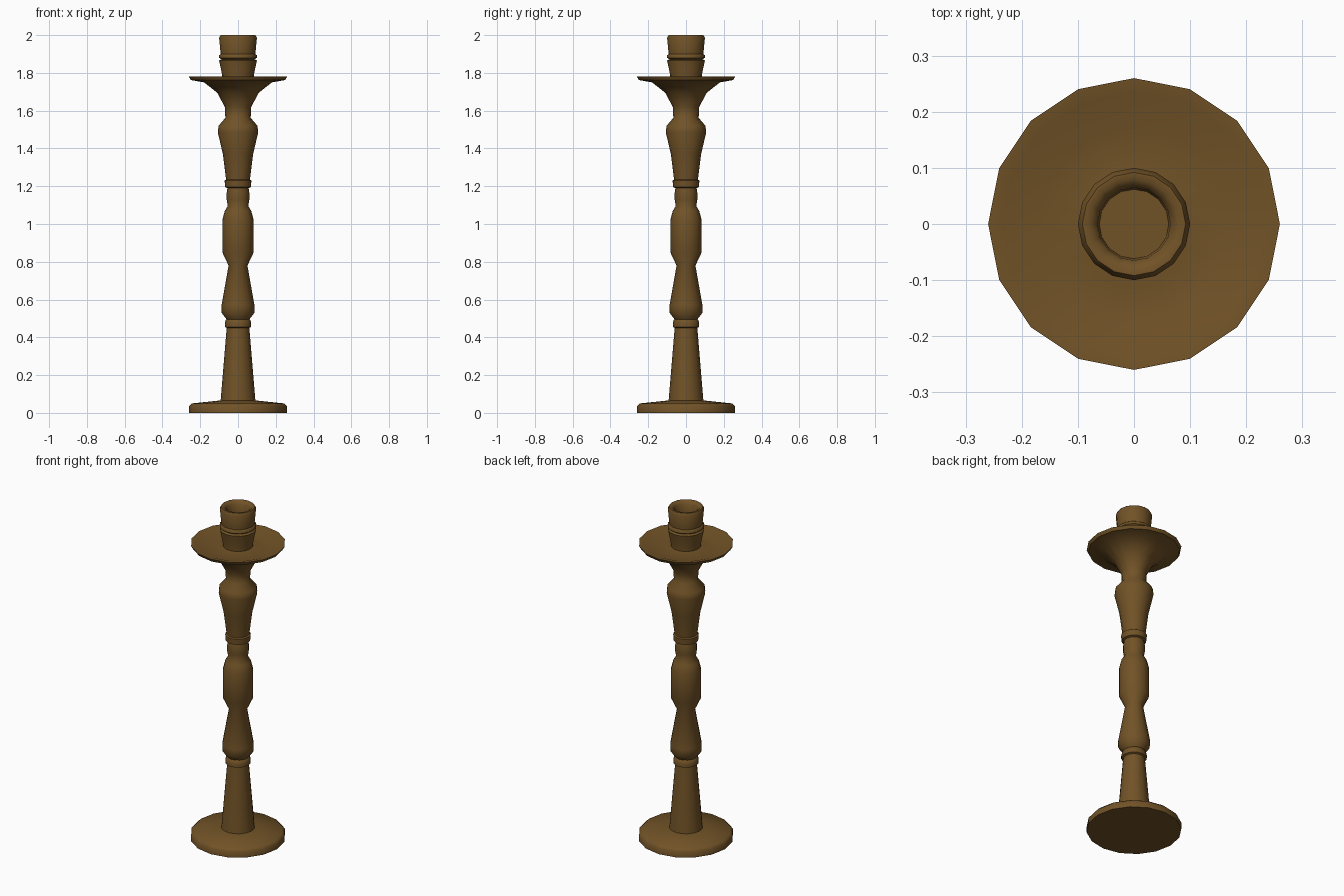
import bpy, bmesh, math

if "Cube" in bpy.data.objects:
    bpy.data.objects.remove(bpy.data.objects["Cube"])

SIDES = 16

wood = bpy.data.materials.new("brown_wood")
wood.diffuse_color = (0.165, 0.085, 0.02, 1)
wood.use_nodes = True
wood.node_tree.nodes["Principled BSDF"].inputs["Base Color"].default_value = wood.diffuse_color


def lathe(name, profile):
    """Spin a (radius, height) profile around z; radius 0 makes a pole."""
    bm = bmesh.new()
    rings = []
    for r, z in profile:
        if r == 0:
            rings.append([bm.verts.new((0, 0, z))] * SIDES)
        else:
            rings.append([bm.verts.new((r * math.cos(2 * math.pi * i / SIDES),
                                        r * math.sin(2 * math.pi * i / SIDES), z))
                          for i in range(SIDES)])
    for a, b in zip(rings, rings[1:]):
        for i in range(SIDES):
            j = (i + 1) % SIDES
            bm.faces.new(dict.fromkeys((a[i], a[j], b[j], b[i])))
    bmesh.ops.recalc_face_normals(bm, faces=bm.faces)
    mesh = bpy.data.meshes.new(name)
    bm.to_mesh(mesh)
    bm.free()
    mesh.materials.append(wood)
    obj = bpy.data.objects.new(name, mesh)
    bpy.context.collection.objects.link(obj)
    bpy.ops.object.select_all(action='DESELECT')
    obj.select_set(True)
    bpy.context.view_layer.objects.active = obj
    bpy.ops.object.shade_smooth_by_angle(angle=math.radians(50))
    return obj


# One continuous turned profile, bottom to top
base = [(0, 0), (0.26, 0), (0.26, 0.035), (0.245, 0.05), (0.092, 0.066)]
lower_stem = [(0.06, 0.45), (0.07, 0.455), (0.07, 0.472), (0.066, 0.49),
              (0.06, 0.495), (0.087, 0.53), (0.087, 0.57), (0.05, 0.78)]
middle_stem = [(0.083, 0.85), (0.083, 1.02), (0.07, 1.07), (0.054, 1.095),
               (0.06, 1.13), (0.06, 1.165), (0.056, 1.19),
               (0.068, 1.195), (0.071, 1.23), (0.063, 1.235)]
upper_stem = [(0.08, 1.37), (0.107, 1.485), (0.103, 1.52), (0.067, 1.562),
              (0.07, 1.62), (0.11, 1.695)]
tray = [(0.18, 1.75), (0.25, 1.762), (0.26, 1.78), (0.235, 1.778),
        (0.17, 1.755), (0.083, 1.765)]
cup = [(0.086, 1.8), (0.1, 1.865), (0.088, 1.872), (0.1, 1.88),
       (0.1, 1.893), (0.092, 1.9), (0.1, 1.985), (0.092, 2.0), (0.08, 2.0),
       (0.065, 1.985), (0.062, 1.93), (0, 1.93)]

lathe("candlestick", base + lower_stem + middle_stem + upper_stem + tray + cup)
